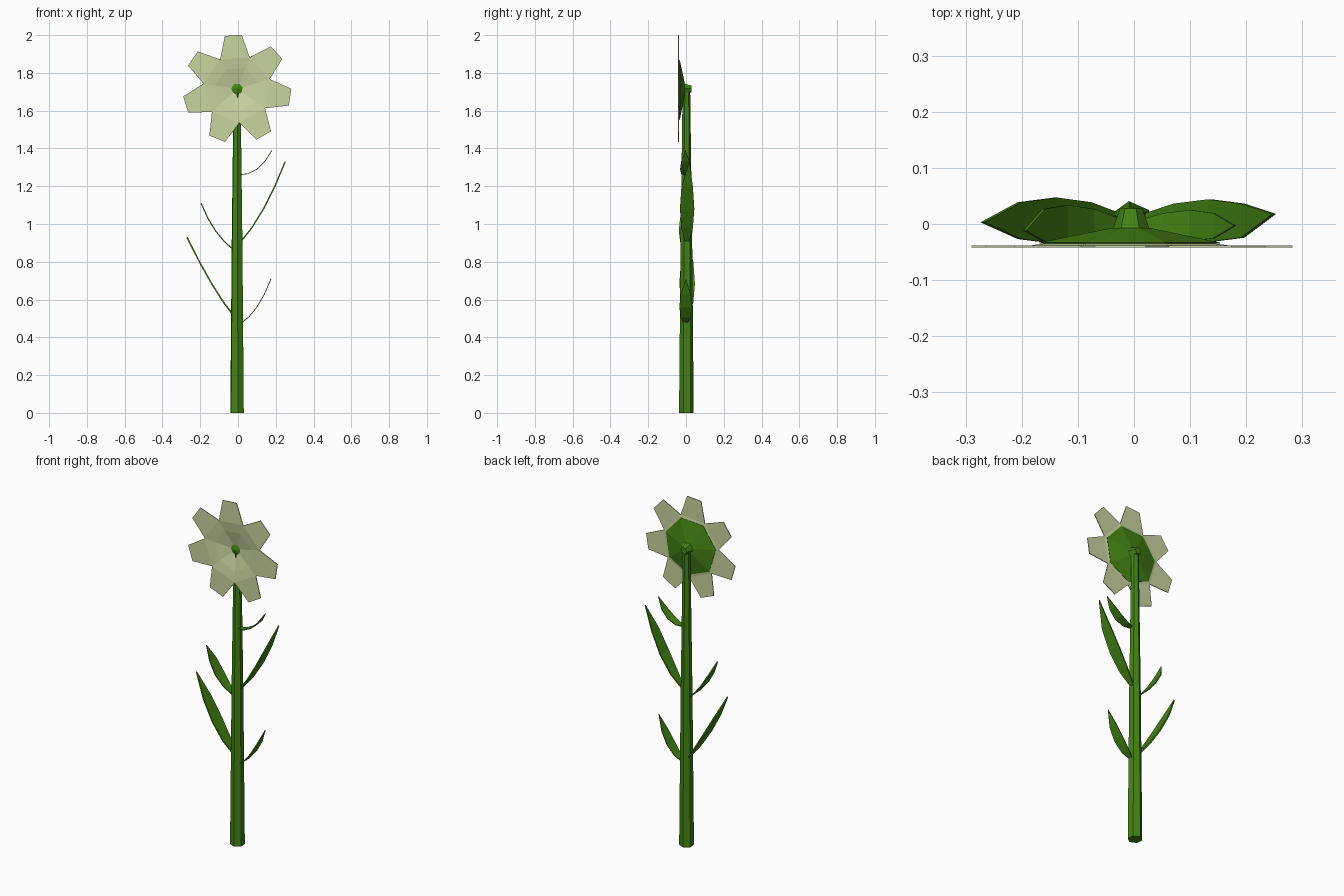
import bpy, bmesh
from math import sin, cos, radians, pi
from mathutils import Vector

cube = bpy.data.objects.get("Cube")
if cube:
    bpy.data.objects.remove(cube, do_unlink=True)


def material(name, rgb):
    m = bpy.data.materials.new(name)
    m.use_nodes = True
    color = (*rgb, 1)
    m.diffuse_color = color
    m.node_tree.nodes["Principled BSDF"].inputs["Base Color"].default_value = color
    return m


GREEN = material("leaf green", (0.058, 0.23, 0.007))
CREAM = material("pale cream", (0.58, 0.66, 0.35))


def finish(name, bm, mat, thickness=0):
    bmesh.ops.recalc_face_normals(bm, faces=bm.faces[:])
    me = bpy.data.meshes.new(name)
    bm.to_mesh(me)
    bm.free()
    ob = bpy.data.objects.new(name, me)
    bpy.context.collection.objects.link(ob)
    me.materials.append(mat)
    if thickness:
        mod = ob.modifiers.new("thickness", "SOLIDIFY")
        mod.thickness = thickness
        mod.offset = 0
    return ob


def bridge(bm, a, b):
    n = len(a)
    for i in range(n):
        j = (i + 1) % n
        bm.faces.new((a[i], a[j], b[j], b[i]))


# Stem: tapered six-sided stalk
bm = bmesh.new()
rings = []
for z, r in ((0, 0.039), (0.9, 0.031), (1.5, 0.023), (1.73, 0.02)):
    rings.append([bm.verts.new((-0.005 + r * cos(a), 0.002 + r * sin(a), z))
                  for a in (radians(-84) + k * pi / 3 for k in range(6))])
for a, b in zip(rings, rings[1:]):
    bridge(bm, a, b)
bm.faces.new(rings[0])
bm.faces.new(rings[-1])
finish("stem", bm, GREEN)

# Flower head, facing -y
CENTER = Vector((-0.005, 0, 1.715))
PETALS = 7
STEP = 2 * pi / PETALS
TOP = radians(94)


def polar(angle, r, y):
    return CENTER + Vector((r * cos(angle), y, r * sin(angle)))


def ring(bm, r, y, n=PETALS, offset=0.5):
    return [bm.verts.new(polar(TOP + (k + offset) * 2 * pi / n, r, y)) for k in range(n)]


# Petals and the shallow cup between them
bm = bmesh.new()
inner = ring(bm, 0.03, -0.012)
middle = ring(bm, 0.12, -0.032)
outer = ring(bm, 0.18, -0.04)
bridge(bm, inner, middle)
bridge(bm, middle, outer)
for k in range(PETALS):
    angle = TOP + (k + 1) * STEP
    side = Vector((-sin(angle), 0, cos(angle))) * 0.045
    tip = polar(angle, 0.284, -0.04)
    bm.faces.new((outer[k], bm.verts.new(tip - side),
                  bm.verts.new(tip + side), outer[(k + 1) % PETALS]))
finish("petals", bm, CREAM, 0.004)

# Green backing of the cup
bm = bmesh.new()
bridge(bm, ring(bm, 0.035, -0.008), ring(bm, 0.165, -0.034))
finish("calyx", bm, GREEN, 0.002)

# Bud that joins the stem to the flower
bm = bmesh.new()
back, front = ring(bm, 0.02, 0.028, 6), ring(bm, 0.034, -0.013, 6)
bridge(bm, back, front)
bm.faces.new(back)
apex = bm.verts.new(polar(0, 0, -0.024))
for k in range(6):
    bm.faces.new((front[k], front[(k + 1) % 6], apex))
finish("flower_center", bm, GREEN)


# Leaves: curved pointed blades (base, bend, tip as x,z; half width; y middle; tip y)
def leaf(name, base, bend, tip, width, y_mid, y_tip, thickness):
    bm = bmesh.new()
    p0, p1, p2 = Vector(base), Vector(bend), Vector(tip)
    ctrl = 2 * p1 - (p0 + p2) / 2
    rows = []
    for t, w in ((0, 0.25), (0.25, 0.8), (0.5, 1), (0.75, 0.8)):
        p = (1 - t) ** 2 * p0 + 2 * t * (1 - t) * ctrl + t * t * p2
        rows.append([bm.verts.new((p.x, y_mid + s * w * width, p.y)) for s in (-1, 1)])
    for a, b in zip(rows, rows[1:]):
        bm.faces.new((a[0], a[1], b[1], b[0]))
    end = bm.verts.new((p2.x, y_tip, p2.y))
    bm.faces.new((*rows[-1], end))
    finish(name, bm, GREEN, thickness)


leaf("lower_right_leaf", (-0.02, 0.51), (-0.14, 0.685), (-0.27, 0.93), 0.041, 0.006, 0.003, 0.008)
leaf("upper_right_leaf", (-0.02, 0.86), (-0.12, 0.965), (-0.195, 1.11), 0.036, -0.002, -0.012, 0.006)
leaf("middle_left_leaf", (0.01, 0.9), (0.135, 1.08), (0.25, 1.33), 0.038, 0.006, 0.018, 0.007)
leaf("lower_left_leaf", (0.01, 0.47), (0.1, 0.56), (0.175, 0.71), 0.033, -0.002, 0, 0.004)
leaf("top_left_leaf", (0, 1.26), (0.1, 1.29), (0.18, 1.39), 0.028, -0.003, -0.003, 0.004)
